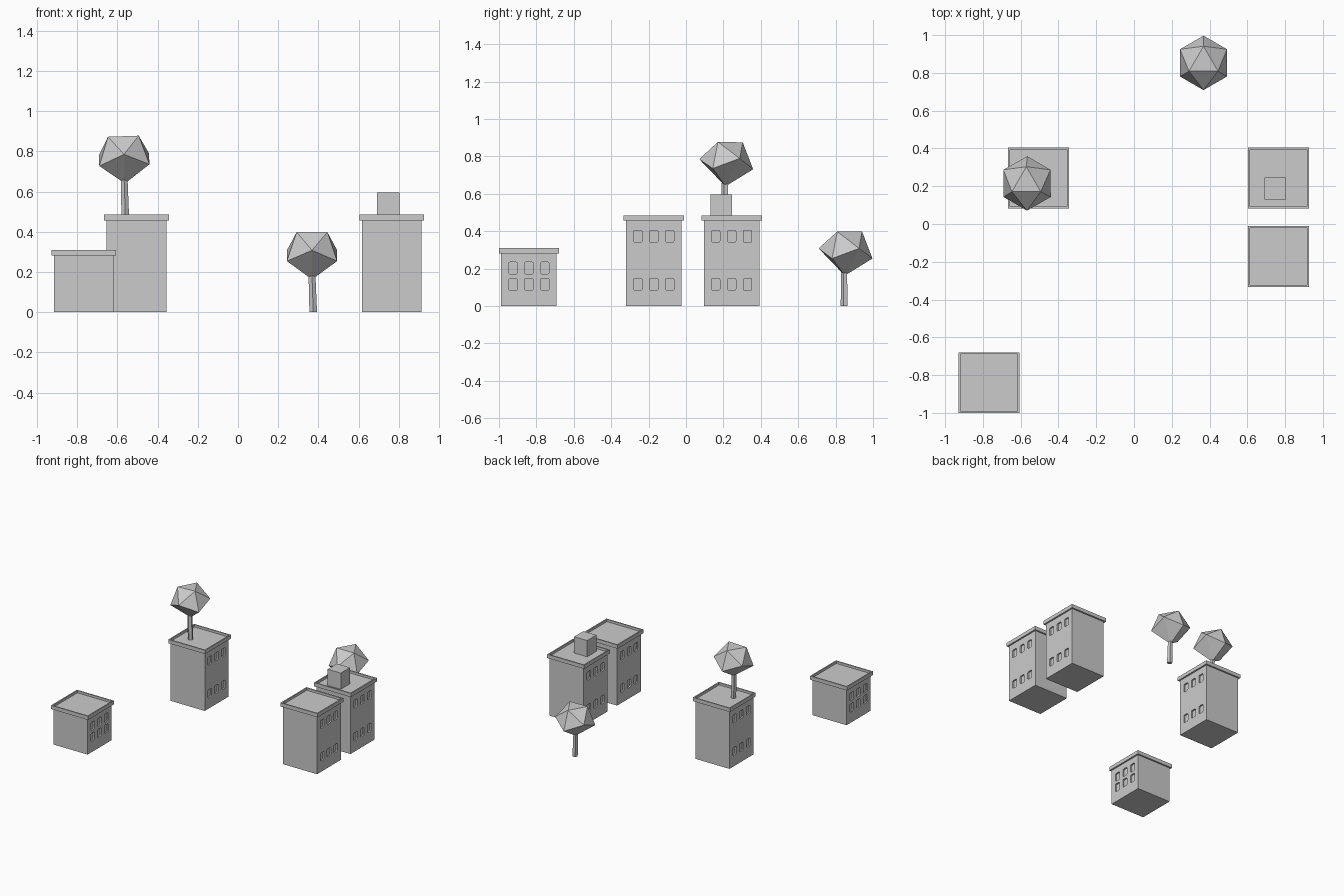
import bpy, bmesh
from math import cos, sin, radians
from mathutils import Matrix, Vector

old = bpy.data.objects.get("Cube")
if old:
    bpy.data.objects.remove(old, do_unlink=True)

grey = bpy.data.materials.new("plain_grey")
grey.use_nodes = True
colour = (0.6, 0.6, 0.6, 1)
grey.diffuse_color = colour
grey.node_tree.nodes["Principled BSDF"].inputs["Base Color"].default_value = colour


def make_object(name, bm):
    bmesh.ops.recalc_face_normals(bm, faces=bm.faces)
    mesh = bpy.data.meshes.new(name)
    bm.to_mesh(mesh)
    bm.free()
    mesh.materials.append(grey)
    obj = bpy.data.objects.new(name, mesh)
    bpy.context.collection.objects.link(obj)
    return obj


def add_box(bm, centre, size):
    matrix = Matrix.Translation(centre) @ Matrix.Diagonal((*size, 1))
    return bmesh.ops.create_cube(bm, size=1, matrix=matrix)["verts"]


def box(name, centre, size):
    bm = bmesh.new()
    add_box(bm, centre, size)
    return make_object(name, bm)


WALL, CORNICE, WINDOW_GAP = 0.297, 0.322, 0.085


def window_cutter(x, y, rows):
    # Rounded blocks set into both side walls
    bm = bmesh.new()
    for side in (-1, 1):
        for column in (-1, 0, 1):
            for z in rows:
                verts = add_box(bm, (x + side * WALL / 2, y + column * WINDOW_GAP, z),
                                (0.024, 0.045, 0.064))
                edges = {e for v in verts for e in v.link_edges
                         if abs(e.verts[0].co.x - e.verts[1].co.x) > 0.01}
                bmesh.ops.bevel(bm, geom=list(edges), offset=0.008, segments=2,
                                profile=0.5, affect='EDGES')
    cutter = make_object("window_cutter", bm)
    cutter.hide_render = True
    return cutter


def building(name, x, y, wall_top, rows):
    # Walls with recessed windows
    height = wall_top + 0.005
    walls = box(name + "_walls", (x, y, height / 2), (WALL, WALL, height))
    cutter = window_cutter(x, y, rows)
    cut = walls.modifiers.new("windows", 'BOOLEAN')
    cut.operation, cut.solver, cut.object = 'DIFFERENCE', 'EXACT', cutter
    bpy.context.view_layer.objects.active = walls
    bpy.ops.object.modifier_apply(modifier=cut.name)
    bpy.data.objects.remove(cutter, do_unlink=True)

    # Overhanging cornice with a sunken roof
    bm = bmesh.new()
    add_box(bm, (x, y, wall_top + 0.0145), (CORNICE, CORNICE, 0.029))
    bm.normal_update()
    top = max(bm.faces, key=lambda f: f.calc_center_median().z)
    bmesh.ops.inset_region(bm, faces=[top], thickness=0.014)
    rim = bmesh.ops.extrude_discrete_faces(bm, faces=[top])["faces"]
    bmesh.ops.translate(bm, verts=rim[0].verts, vec=(0, 0, -0.018))
    make_object(name + "_cornice", bm)


def tree(name, x, y, base, centre_z, tilt):
    # Faceted crown: small top triangle, two staggered rings, pointed base
    bm = bmesh.new()
    for radius, z, start in ((0.0883, 0.117, 90), (0.144, 0.027, 30), (0.144, -0.027, 90)):
        for i in range(3):
            a = radians(start + 120 * i)
            bm.verts.new((radius * cos(a), radius * sin(a), z))
    bm.verts.new((0, -0.004, -0.118))
    bmesh.ops.convex_hull(bm, input=bm.verts)
    place = Matrix.Translation((x, y, centre_z)) @ Matrix.Rotation(radians(tilt), 4, 'Y')
    bmesh.ops.transform(bm, matrix=place, verts=bm.verts)
    make_object(name + "_crown", bm)

    # Slightly leaning five-sided trunk
    top = centre_z - 0.1
    bm = bmesh.new()
    bmesh.ops.create_cone(bm, cap_ends=True, segments=5, radius1=0.02, radius2=0.018,
                          depth=top - base)
    bmesh.ops.rotate(bm, verts=bm.verts, matrix=Matrix.Rotation(radians(180), 3, 'Z'))
    for v in bm.verts:
        v.co += Vector((x + (0.006 if v.co.z < 0 else 0), y - 0.006, (top + base) / 2))
    make_object(name + "_trunk", bm)


LOW, MIDDLE, HIGH = 0.116, 0.203, 0.373
building("small_house", -0.767, -0.84, 0.281, (LOW, MIDDLE))
building("left_tower", 0.765, -0.172, 0.456, (LOW, HIGH))
building("rear_left_tower", 0.765, 0.244, 0.456, (LOW, HIGH))
building("rear_right_tower", -0.505, 0.244, 0.456, (LOW, HIGH))

# Rooftop block
box("rooftop_block", (0.747, 0.188, 0.53), (0.114, 0.114, 0.13))

tree("ground_tree", 0.368, 0.853, 0, 0.281, 0)
tree("rooftop_tree", -0.566, 0.215, 0.46, 0.758, -2)
